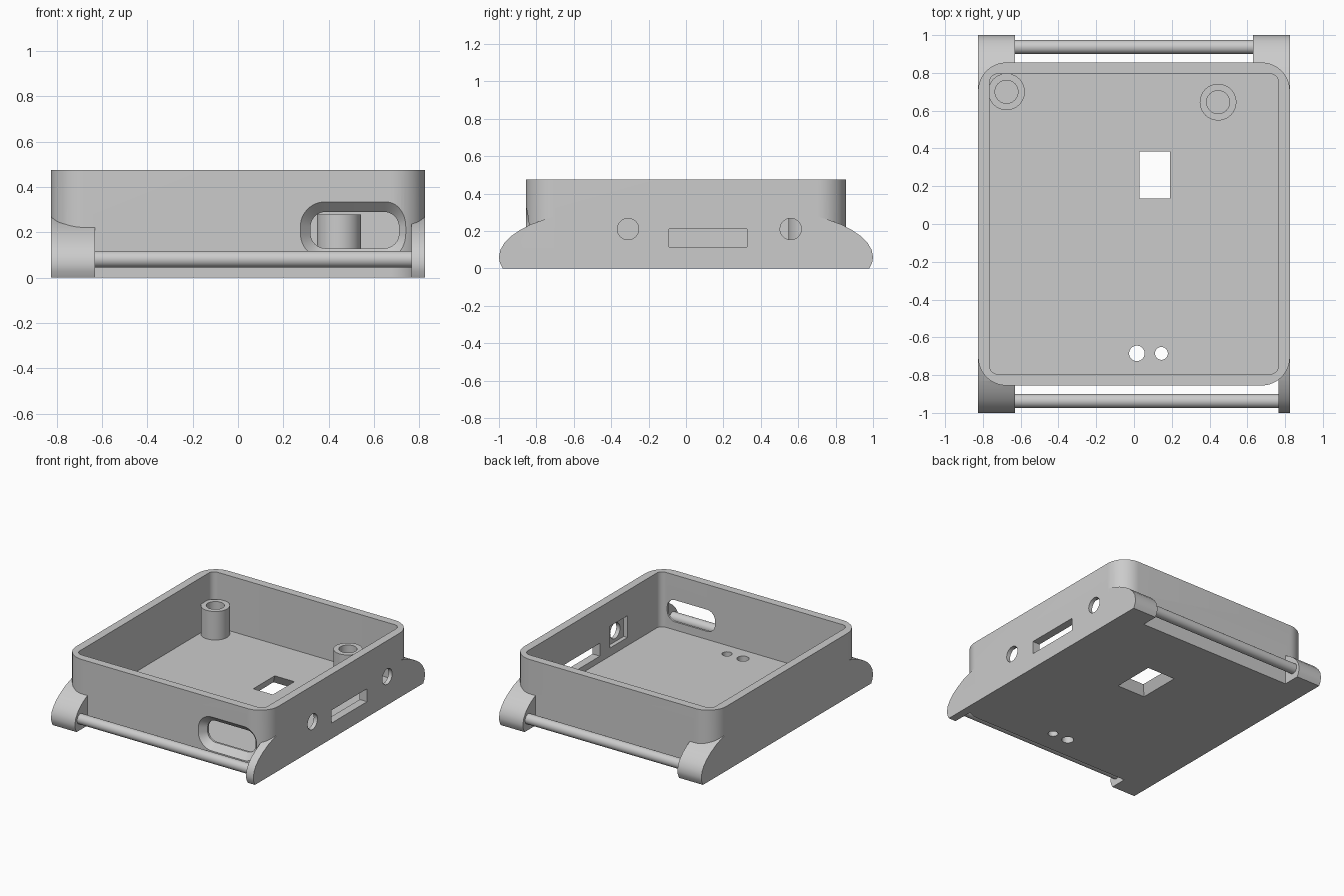
import bpy, bmesh, math
from mathutils import Vector

cube = bpy.data.objects.get("Cube")
if cube:
    bpy.data.objects.remove(cube)

grey = bpy.data.materials.new("plain grey")
grey.use_nodes = True
GREY = (0.6, 0.6, 0.6, 1)
grey.diffuse_color = GREY
grey.node_tree.nodes["Principled BSDF"].inputs["Base Color"].default_value = GREY


def loft(name, rings):
    """Skin a list of closed rings and cap both ends."""
    bm = bmesh.new()
    loops = [[bm.verts.new(p) for p in ring] for ring in rings]
    n = len(loops[0])
    for a, b in zip(loops, loops[1:]):
        for i in range(n):
            j = (i + 1) % n
            bm.faces.new((a[i], a[j], b[j], b[i]))
    bm.faces.new(loops[0][::-1])
    bm.faces.new(loops[-1])
    bmesh.ops.recalc_face_normals(bm, faces=bm.faces)
    mesh = bpy.data.meshes.new(name)
    bm.to_mesh(mesh)
    bm.free()
    mesh.materials.append(grey)
    obj = bpy.data.objects.new(name, mesh)
    bpy.context.collection.objects.link(obj)
    return obj


def place(points, axis, d):
    """Put 2D points on the plane at distance d along an axis."""
    if axis == "X":
        return [Vector((d, u, v)) for u, v in points]
    if axis == "Y":
        return [Vector((u, d, v)) for u, v in points]
    return [Vector((u, v, d)) for u, v in points]


def prism(name, points, axis, lo, hi):
    return loft(name, [place(points, axis, lo), place(points, axis, hi)])


def circle(u, v, r, n=48):
    return [(u + r * math.cos(math.tau * i / n), v + r * math.sin(math.tau * i / n)) for i in range(n)]


def rect(u0, u1, v0, v1):
    return [(u0, v0), (u1, v0), (u1, v1), (u0, v1)]


def round_rect(u0, u1, v0, v1, r, n=12):
    corners = [(u1 - r, v1 - r), (u0 + r, v1 - r), (u0 + r, v0 + r), (u1 - r, v0 + r)]
    return [(u + r * math.cos(math.pi / 2 * (k + i / n)), v + r * math.sin(math.pi / 2 * (k + i / n)))
            for k, (u, v) in enumerate(corners) for i in range(n + 1)]


def combine(target, tool, operation):
    """Apply a boolean and discard the tool."""
    mod = target.modifiers.new("boolean", "BOOLEAN")
    mod.operation, mod.solver, mod.object = operation, "EXACT", tool
    bpy.context.view_layer.objects.active = target
    bpy.ops.object.modifier_apply(modifier=mod.name)
    bpy.data.objects.remove(tool)


def smooth(obj):
    bpy.ops.object.select_all(action="DESELECT")
    obj.select_set(True)
    bpy.context.view_layer.objects.active = obj
    bpy.ops.object.shade_smooth_by_angle(angle=math.radians(25))


W, D, H, WALL, FLOOR = 0.825, 0.855, 0.475, 0.06, 0.07

# Outer case
case = prism("case", round_rect(-W, W, -D, D, 0.15, 16), "Z", 0, H)

# Strap lugs: flat base, rounded tip, curved top running into the case
tip = [(0.7, 0), (0.98, 0), (0.995, 0.03), (1.0, 0.06), (0.992, 0.1), (0.97, 0.137),
       (0.935, 0.172), (0.89, 0.203), (0.83, 0.235), (0.76, 0.26), (0.7, 0.277)]
for side, end, inner in ((-1, -1, 0.63), (-1, 1, 0.63), (1, 1, 0.63), (1, -1, 0.765)):
    lug = prism("lug", [(end * y, z) for y, z in tip], "X", side * inner, side * W)
    combine(case, lug, "UNION")

# Hollow interior
combine(case, prism("cavity", round_rect(-W + WALL, W - WALL, -D + WALL, D - WALL, 0.045),
                    "Z", FLOOR, H + 0.1), "DIFFERENCE")

# Front connector slot with a rounded flare on the outside
FLARE = 0.045
steps = [(-D - 0.02, FLARE)]
for i in range(9):
    t = math.pi / 2 * i / 8
    steps.append((-D + FLARE * math.sin(t), FLARE * (1 - math.cos(math.pi / 2 - t)) if i < 8 else 0))
steps.append((-D + 0.1, 0))
rings = [place(round_rect(0.32 - g, 0.71 + g, 0.13 - g, 0.29 + g, 0.065 + g), "Y", y) for y, g in steps]
combine(case, loft("slot_cutter", rings), "DIFFERENCE")

# Openings in the left wall, with square pockets behind the round ones
for y in (-0.31, 0.56):
    combine(case, prism("hole_cutter", circle(y, 0.21, 0.057), "X", 0.7, 0.9), "DIFFERENCE")
    combine(case, prism("pocket_cutter", rect(y - 0.1, y + 0.1, 0.13, 0.29), "X", 0.7, 0.795), "DIFFERENCE")
combine(case, prism("port_cutter", rect(-0.09, 0.325, 0.115, 0.21), "X", 0.7, 0.9), "DIFFERENCE")

# Floor openings: a window flared downwards and two round holes
window = [place(rect(0.03 - g, 0.19 + g, 0.135 - g, 0.385 + g), "Z", z)
          for z, g in ((-0.01, 0.04), (FLOOR, 0), (FLOOR + 0.05, 0))]
combine(case, loft("window_cutter", window), "DIFFERENCE")
for x, r in ((0.015, 0.041), (0.145, 0.034)):
    combine(case, prism("hole_cutter", circle(x, -0.685, r), "Z", -0.05, 0.2), "DIFFERENCE")
smooth(case)

# Screw posts with blind bores
for name, x, y in (("right_post", -0.675, 0.7), ("left_post", 0.445, 0.645)):
    profile = ((0.097, FLOOR - 0.01), (0.097, 0.28), (0.061, 0.28), (0.061, FLOOR + 0.01))
    smooth(loft(name, [place(circle(x, y, r), "Z", z) for r, z in profile]))

# Strap bars between the lugs
for name, y, x1 in (("front_bar", -0.937, 0.775), ("back_bar", 0.937, 0.64)):
    smooth(prism(name, circle(y, 0.082, 0.037, 32), "X", -0.64, x1))
